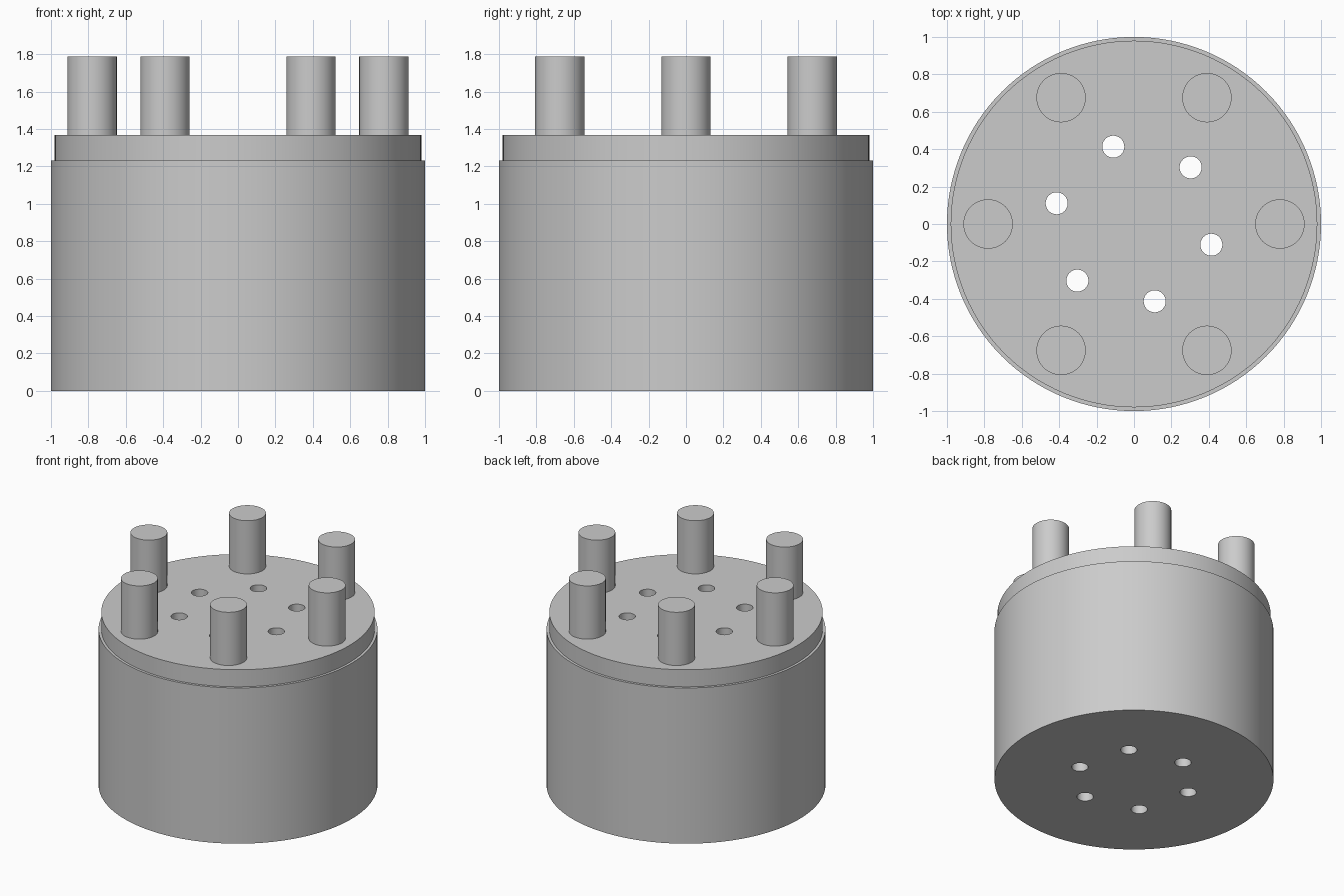
import bpy, bmesh, math
from mathutils import Matrix

if "Cube" in bpy.data.objects:
    bpy.data.objects.remove(bpy.data.objects["Cube"], do_unlink=True)

# Single plain grey
grey = bpy.data.materials.new("plain grey")
grey.use_nodes = True
colour = (0.6, 0.6, 0.6, 1)
grey.diffuse_color = colour
grey.node_tree.nodes["Principled BSDF"].inputs["Base Color"].default_value = colour


def make_object(name, bm):
    bmesh.ops.recalc_face_normals(bm, faces=bm.faces)
    mesh = bpy.data.meshes.new(name)
    bm.to_mesh(mesh)
    bm.free()
    mesh.materials.append(grey)
    obj = bpy.data.objects.new(name, mesh)
    bpy.context.collection.objects.link(obj)
    return obj


def ring_of_cylinders(name, ring, start, radius, z0, z1, sides):
    """Six upright cylinders spaced evenly round the z axis."""
    bm = bmesh.new()
    for i in range(6):
        a = math.radians(start + 60 * i)
        place = Matrix.Translation((ring * math.cos(a), ring * math.sin(a), (z0 + z1) / 2))
        bmesh.ops.create_cone(bm, cap_ends=True, segments=sides, radius1=radius,
                              radius2=radius, depth=z1 - z0, matrix=place)
    return make_object(name, bm)


def smooth(obj):
    bpy.ops.object.select_all(action='DESELECT')
    obj.select_set(True)
    bpy.context.view_layer.objects.active = obj
    bpy.ops.object.shade_smooth_by_angle(angle=math.radians(30))


# Stepped drum: wide body with a slightly narrower top rim
SIDES = 128
bm = bmesh.new()
loops = []
for r, z in [(1, 0), (1, 1.232), (0.98, 1.232), (0.98, 1.367)]:
    loops.append([bm.verts.new((r * math.cos(math.tau * i / SIDES),
                                r * math.sin(math.tau * i / SIDES), z))
                  for i in range(SIDES)])
for low, high in zip(loops, loops[1:]):
    for i in range(SIDES):
        j = (i + 1) % SIDES
        bm.faces.new((low[i], low[j], high[j], high[i]))
bm.faces.new(loops[0][::-1])
bm.faces.new(loops[-1])
drum = make_object("drum", bm)

# Six holes bored right through
cutter = ring_of_cylinders("hole_cutter", 0.428, 45, 0.059, -0.1, 1.6, 32)
cutter.hide_render = True
bore = drum.modifiers.new("holes", 'BOOLEAN')
bore.operation = 'DIFFERENCE'
bore.solver = 'EXACT'
bore.object = cutter
bpy.context.view_layer.objects.active = drum
bpy.ops.object.modifier_apply(modifier=bore.name)
bpy.data.objects.remove(cutter, do_unlink=True)
smooth(drum)

# Six upright pins near the rim
pins = ring_of_cylinders("pins", 0.78, 0, 0.132, 1.36, 1.788, 48)
smooth(pins)
